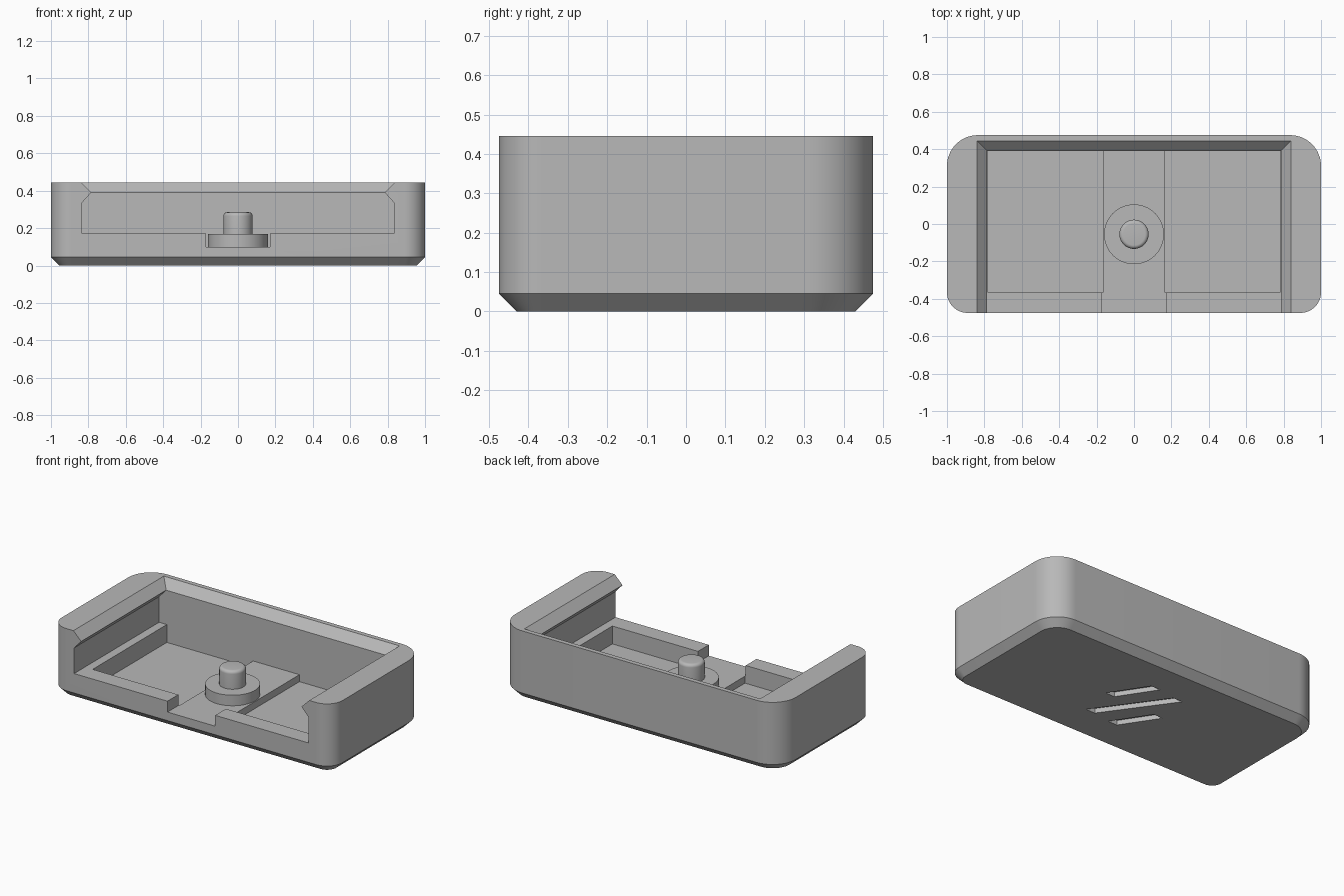
import bpy, bmesh, math

if "Cube" in bpy.data.objects:
    bpy.data.objects.remove(bpy.data.objects["Cube"], do_unlink=True)

grey = bpy.data.materials.new("plain grey")
grey.use_nodes = True
colour = (0.48, 0.48, 0.48, 1)
grey.diffuse_color = colour
grey.node_tree.nodes["Principled BSDF"].inputs["Base Color"].default_value = colour


def loft(name, rings):
    """Closed solid through rings of equal point count."""
    bm = bmesh.new()
    loops = [[bm.verts.new(p) for p in ring] for ring in rings]
    n = len(loops[0])
    for a, b in zip(loops, loops[1:]):
        for i in range(n):
            j = (i + 1) % n
            bm.faces.new((a[i], a[j], b[j], b[i]))
    bm.faces.new(loops[0][::-1])
    bm.faces.new(loops[-1])
    bmesh.ops.recalc_face_normals(bm, faces=bm.faces)
    mesh = bpy.data.meshes.new(name)
    bm.to_mesh(mesh)
    bm.free()
    mesh.materials.append(grey)
    obj = bpy.data.objects.new(name, mesh)
    bpy.context.collection.objects.link(obj)
    return obj


def rect(x0, x1, y0, y1, z):
    return [(x0, y0, z), (x1, y0, z), (x1, y1, z), (x0, y1, z)]


def box(name, x0, x1, y0, y1, z0, z1):
    return loft(name, [rect(x0, x1, y0, y1, z) for z in (z0, z1)])


def circle(r, z, cy, n=64):
    return [(r * math.cos(math.tau * i / n), cy + r * math.sin(math.tau * i / n), z)
            for i in range(n)]


def rounded_outline(inset, z, steps=16):
    """Footprint with wide back corners and tighter front corners."""
    pts = []
    corners = ((1, 1, 0.165, 0), (-1, 1, 0.165, 90), (-1, -1, 0.11, 180), (1, -1, 0.11, 270))
    for sx, sy, r, start in corners:
        for i in range(steps + 1):
            a = math.radians(start + 90 * i / steps)
            pts.append((sx * (1 - r) + (r - inset) * math.cos(a),
                        sy * (0.475 - r) + (r - inset) * math.sin(a), z))
    return pts


def cut(target, cutter):
    cutter.hide_render = True
    mod = target.modifiers.new("cut", 'BOOLEAN')
    mod.operation = 'DIFFERENCE'
    mod.solver = 'EXACT'
    mod.object = cutter
    bpy.context.view_layer.objects.active = target
    bpy.ops.object.modifier_apply(modifier=mod.name)
    bpy.data.objects.remove(cutter, do_unlink=True)


def smooth(obj):
    bpy.ops.object.select_all(action='DESELECT')
    obj.select_set(True)
    bpy.context.view_layer.objects.active = obj
    bpy.ops.object.shade_smooth_by_angle(angle=math.radians(30))


FRONT, BACK = -0.6, 0.39
LIP, WALL = 0.785, 0.835

# Outer shell with chamfered underside
body = loft("tray_body", [rounded_outline(0.045, 0), rounded_outline(0, 0.045),
                          rounded_outline(0, 0.445)])

# Undercut channel, open at the front
half = [(WALL, 0.17), (WALL, 0.335), (LIP, 0.39)]
profile = half + [(-x, z) for x, z in reversed(half)]
cut(body, loft("channel_cutter", [[(x, y, z) for x, z in profile] for y in (FRONT, BACK)]))

# Flared mouth above the lip
flare = 0.1
cut(body, loft("mouth_cutter", [
    rect(-LIP, LIP, FRONT, BACK, 0.3),
    rect(-LIP, LIP, FRONT, BACK, 0.39),
    rect(-LIP - flare, LIP + flare, FRONT, BACK + flare, 0.39 + flare)]))

# Centre strip, front notch and the two deeper side recesses
cut(body, box("strip_cutter", -0.165, 0.165, -0.37, BACK, 0.1, 0.25))
cut(body, box("notch_cutter", -0.17, 0.17, FRONT, -0.365, 0.1, 0.25))
for s in (-1, 1):
    x0, x1 = sorted((s * 0.165, s * 0.78))
    cut(body, box("recess_cutter", x0, x1, -0.365, BACK, 0.055, 0.25))

# Three slanted grooves underneath
for cx, cy, hx, hy in ((0, 0, 0.15, 0.21), (0.11, 0.12, 0.075, 0.114),
                       (-0.11, -0.12, 0.075, 0.114)):
    w = 0.033
    ring = [(cx + hx - w, cy - hy), (cx + hx + w, cy - hy),
            (cx - hx + w, cy + hy), (cx - hx - w, cy + hy)]
    cut(body, loft("groove_cutter", [[(x, y, z) for x, y in ring] for z in (-0.1, 0.03)]))
smooth(body)

# Round pedestal and rounded-top pin
PIN_Y = -0.055
pedestal = loft("pedestal", [circle(0.16, z, PIN_Y) for z in (0.09, 0.168)])
smooth(pedestal)
R, TOP, EDGE = 0.078, 0.285, 0.02
rings = [circle(R, 0.16, PIN_Y)]
for i in range(7):
    a = math.radians(15 * i)
    rings.append(circle(R - EDGE + EDGE * math.cos(a), TOP - EDGE + EDGE * math.sin(a), PIN_Y))
smooth(loft("pin", rings))
